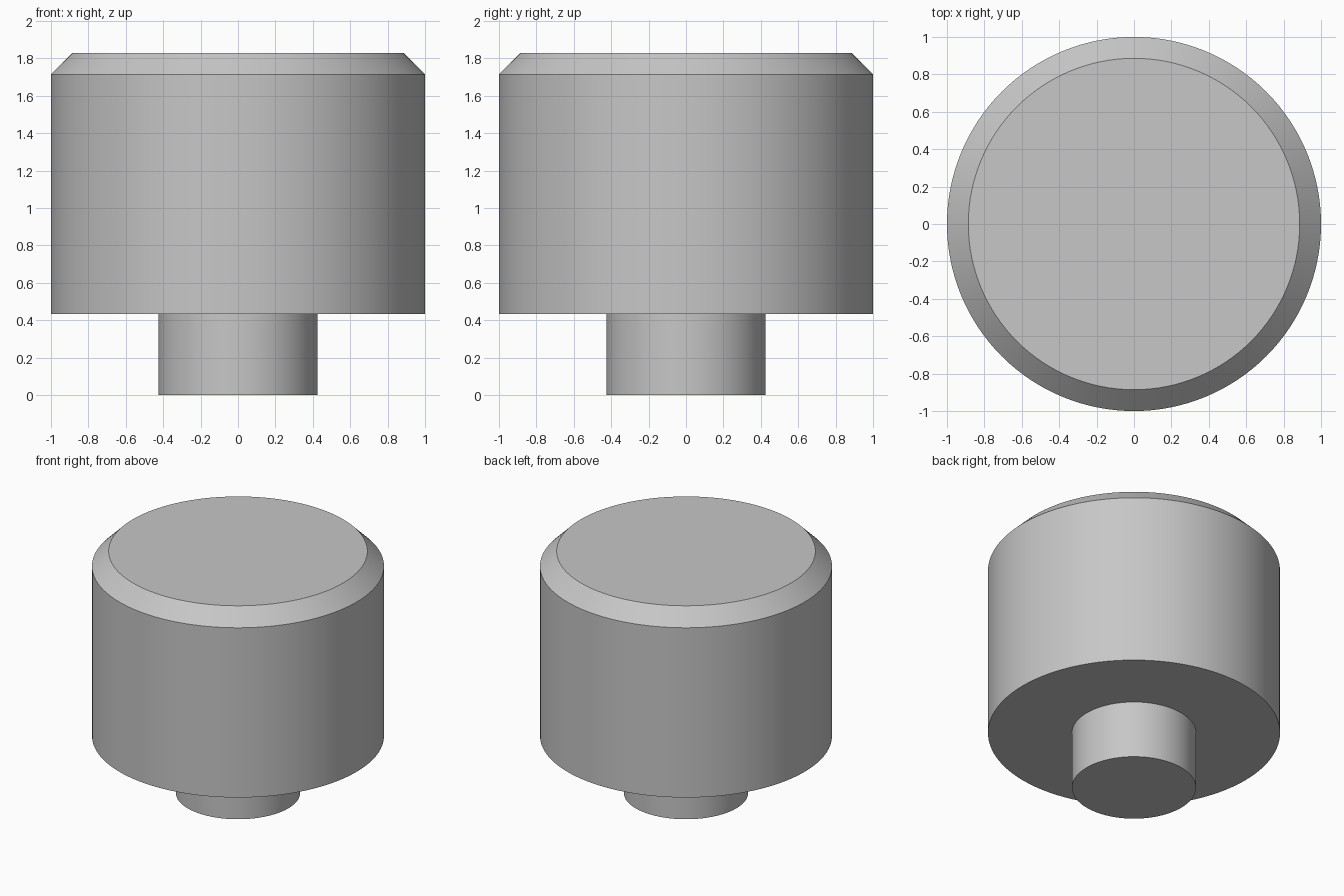
import bpy
import bmesh
from math import cos, sin, tau, radians

cube = bpy.data.objects.get("Cube")
if cube:
    bpy.data.objects.remove(cube, do_unlink=True)

SEGMENTS = 128

# Plain grey finish
grey = bpy.data.materials.new("plain_grey")
grey.use_nodes = True
colour = (0.57, 0.57, 0.57, 1)
grey.diffuse_color = colour
grey.node_tree.nodes["Principled BSDF"].inputs["Base Color"].default_value = colour


def lathe(name, profile, material):
    """Turn a (radius, height) profile, bottom to top, into a capped solid."""
    bm = bmesh.new()
    rings = []
    for radius, height in profile:
        rings.append([bm.verts.new((radius * cos(tau * i / SEGMENTS),
                                    radius * sin(tau * i / SEGMENTS), height))
                      for i in range(SEGMENTS)])
    for low, high in zip(rings, rings[1:]):
        for i in range(SEGMENTS):
            j = (i + 1) % SEGMENTS
            bm.faces.new((low[i], low[j], high[j], high[i]))
    bm.faces.new(rings[0][::-1])
    bm.faces.new(rings[-1])
    bmesh.ops.recalc_face_normals(bm, faces=bm.faces)
    mesh = bpy.data.meshes.new(name)
    bm.to_mesh(mesh)
    bm.free()
    mesh.materials.append(material)
    obj = bpy.data.objects.new(name, mesh)
    bpy.context.collection.objects.link(obj)
    bpy.ops.object.select_all(action='DESELECT')
    obj.select_set(True)
    bpy.context.view_layer.objects.active = obj
    bpy.ops.object.shade_smooth_by_angle(angle=radians(30))
    return obj


# Short stem, flat shoulder, wide head and chamfered rim in one solid
lathe("knob_with_stem", [
    (0.425, 0),
    (0.425, 0.432),
    (1, 0.432),
    (1, 1.715),
    (0.886, 1.828),
], grey)
